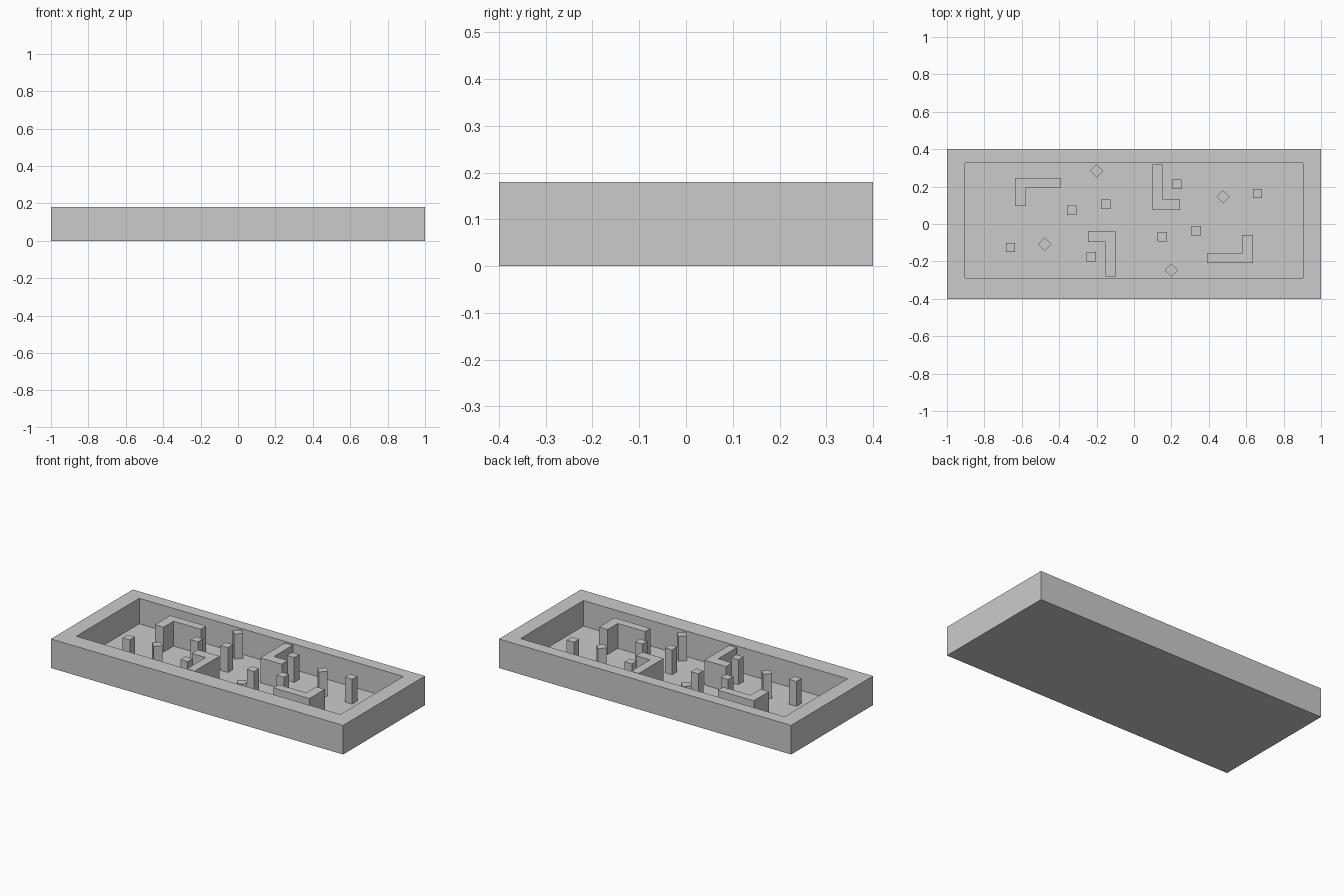
import bpy, bmesh
from math import radians
from mathutils import Matrix

if "Cube" in bpy.data.objects:
    bpy.data.objects.remove(bpy.data.objects["Cube"])

FLOOR, TOP, CY = 0.022, 0.176, 0.0185   # pocket floor, feature height, pocket centre in y
POCKET = (0.904, 0.3075)                # pocket half sizes


def finish(bm, name):
    bmesh.ops.recalc_face_normals(bm, faces=bm.faces)
    mesh = bpy.data.meshes.new(name)
    bm.to_mesh(mesh)
    bm.free()
    ob = bpy.data.objects.new(name, mesh)
    bpy.context.collection.objects.link(ob)
    return ob


def prism(name, pts, z0, z1):
    bm = bmesh.new()
    face = bm.faces.new([bm.verts.new((x, y, z0)) for x, y in pts])
    ext = bmesh.ops.extrude_face_region(bm, geom=[face], use_keep_orig=True)
    for v in ext["geom"]:
        if isinstance(v, bmesh.types.BMVert):
            v.co.z = z1
    return finish(bm, name)


# Tray: box with an inset pocket pushed down to the floor
bm = bmesh.new()
bmesh.ops.create_cube(bm, size=1, matrix=Matrix.Translation((0, 0, 0.09)) @ Matrix.Diagonal((2, 0.8, 0.18, 1)))
top = max(bm.faces, key=lambda f: f.calc_center_median().z)
bmesh.ops.inset_region(bm, faces=[top], thickness=0.1)
for v in top.verts:
    v.co.x = POCKET[0] if v.co.x > 0 else -POCKET[0]
    v.co.y = CY + (POCKET[1] if v.co.y > 0 else -POCKET[1])
inner = bmesh.ops.extrude_discrete_faces(bm, faces=[top])["faces"][0]
for v in inner.verts:
    v.co.z = FLOOR
finish(bm, "tray")

# L-shaped walls and posts, each repeated by a half turn about the pocket centre
corner_wall = [(-0.636, 0.246), (-0.39, 0.246), (-0.39, 0.194), (-0.577, 0.194), (-0.577, 0.096), (-0.636, 0.096)]
edge_wall = [(0.1, 0.317), (0.153, 0.317), (0.153, 0.134), (0.247, 0.134), (0.247, 0.075), (0.1, 0.075)]
posts = [(-0.332, 0.073, 0), (-0.151, 0.106, 0), (0.229, 0.212, 0), (0.66, 0.163, 0),
         (-0.2, 0.284, 45), (0.477, 0.145, 45)]
Z0 = FLOOR - 0.01
for turn, side in ((1, "back"), (-1, "front")):
    def place(x, y):
        return turn * x, CY + turn * (y - CY)

    for name, pts in (("corner_wall", corner_wall), ("edge_wall", edge_wall)):
        prism(f"{name}_{side}", [place(*p) for p in pts], Z0, TOP)
    for i, (x, y, angle) in enumerate(posts):
        h = 0.025
        ob = prism(f"post_{side}_{i + 1}", [(-h, -h), (h, -h), (h, h), (-h, h)], Z0, TOP)
        ob.location = (*place(x, y), 0)
        ob.rotation_euler.z = radians(angle)
